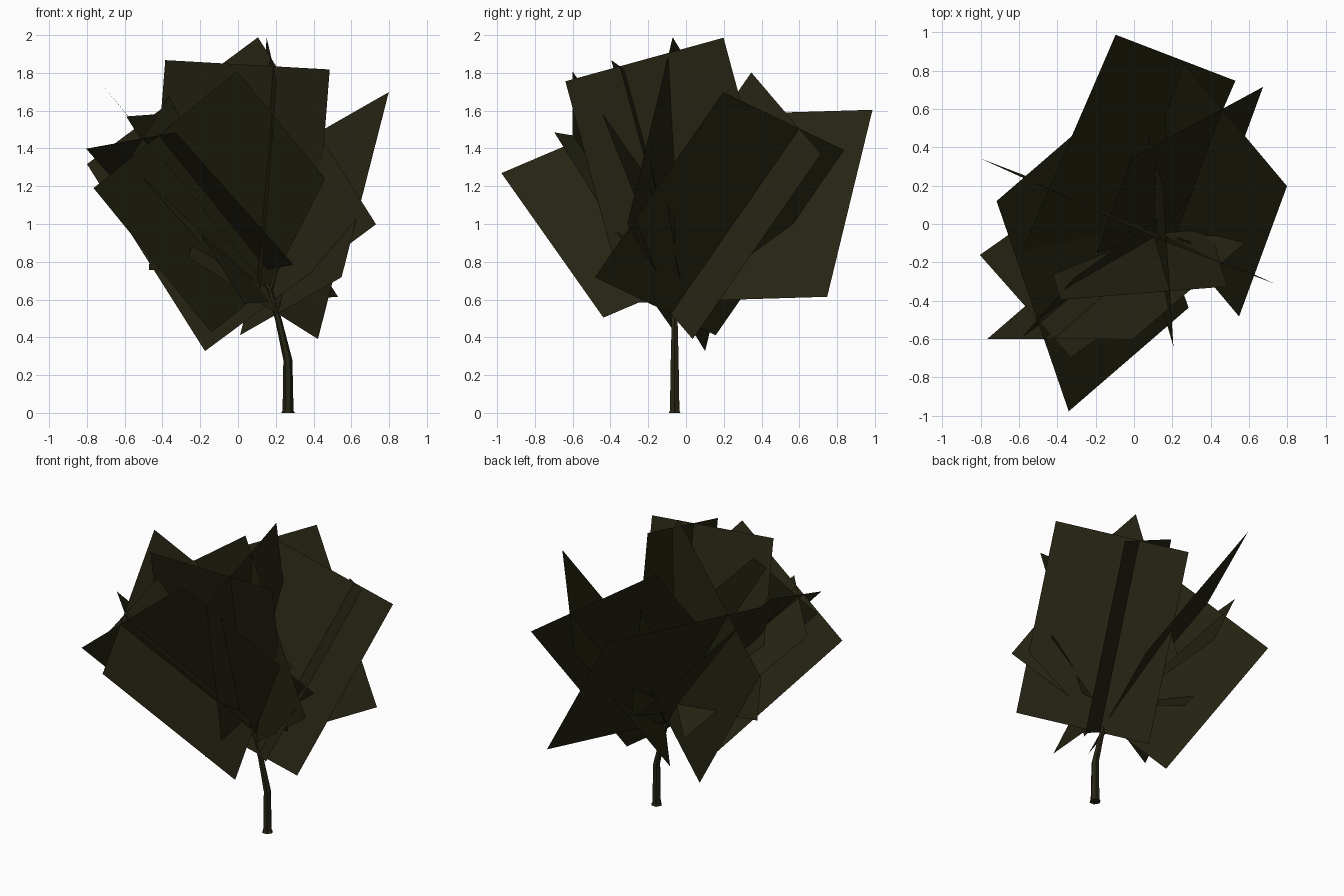
import bpy, bmesh, math
from mathutils import Vector

if "Cube" in bpy.data.objects:
    bpy.data.objects.remove(bpy.data.objects["Cube"])

# one dark olive colour for bark and foliage
olive = bpy.data.materials.new("dark_olive")
olive.diffuse_color = (0.020, 0.018, 0.0065, 1)
olive.use_nodes = True
olive.node_tree.nodes["Principled BSDF"].inputs["Base Color"].default_value = olive.diffuse_color


def add_object(name, bm):
    mesh = bpy.data.meshes.new(name)
    bm.to_mesh(mesh)
    bm.free()
    mesh.materials.append(olive)
    obj = bpy.data.objects.new(name, mesh)
    bpy.context.collection.objects.link(obj)
    return obj


def card(name, base, axis, width, lo, hi):
    """Flat rectangle running along axis, reaching lo..hi sideways from it."""
    bm = bmesh.new()
    corners = (base + width * lo, base + width * hi,
               base + axis + width * hi, base + axis + width * lo)
    bm.faces.new([bm.verts.new(c) for c in corners])
    add_object(name, bm)


def tube(name, path, sides=6):
    """Low-poly limb through (x, y, z, radius) points with flat rings."""
    bm = bmesh.new()
    rings = []
    for x, y, z, r in path:
        rings.append([bm.verts.new((x + r * math.cos(2 * math.pi * i / sides),
                                    y + r * math.sin(2 * math.pi * i / sides), z))
                      for i in range(sides)])
    for a, b in zip(rings, rings[1:]):
        for i in range(sides):
            j = (i + 1) % sides
            bm.faces.new((a[i], a[j], b[j], b[i]))
    bm.faces.new(rings[0][::-1])
    bm.faces.new(rings[-1])
    add_object(name, bm)


# bent trunk with a small flare at the foot
tube("trunk", [(0.265, -0.06, 0, 0.036), (0.265, -0.06, 0.012, 0.029),
               (0.264, -0.06, 0.28, 0.024), (0.215, -0.06, 0.49, 0.018),
               (0.165, -0.06, 0.66, 0.016), (0.10, -0.05, 0.76, 0.012)])

# crossed foliage cards: base, axis, width direction, reach of each card
clusters = {
    "back_right_foliage": ((0.21, -0.08, 0.525), (0.25, 0.68, 0.98),
                           (-0.54, 0.64, -0.31), (-0.56, 0.33), (-0.277, 0.613)),
    "front_left_foliage": ((0.155, -0.06, 0.665), (-0.625, -0.54, 0.765),
                           (-0.375, 1.09, 0.465), (-0.43, 0.82), (-0.60, 0.38)),
    "back_left_foliage": ((0.18, -0.06, 0.59), (-0.625, 0.24, 0.99),
                          (-0.35, -0.81, -0.025), (-0.88, 0.37), (-0.47, 0.73)),
    "top_foliage": ((0.10, -0.05, 0.725), (0.087, -0.30, 1.11),
                    (0.875, 0.07, -0.05), (-0.575, 0.30), (-0.30, 0.57)),
    "low_front_foliage": ((0.12, -0.06, 0.753), (-0.625, -0.44, 0.70),
                          (0.475, -0.535, 0.085), (-0.455, 0.265), (-0.17, 0.42)),
}
for name, (base, axis, width, reach_a, reach_b) in clusters.items():
    base, axis, width = Vector(base), Vector(axis), Vector(width)
    direction = axis.normalized()
    width = (width - direction * width.dot(direction)).normalized()
    card(name + "_wide", base, axis, width, *reach_a)
    card(name + "_cross", base, axis, direction.cross(width), *reach_b)

# short twigs inside the crown
twigs = [((0.17, -0.06, 0.64), (0.30, -0.10, 1.07)),
         ((0.19, -0.06, 0.58), (0.06, 0.30, 0.98)),
         ((0.10, -0.05, 0.74), (-0.24, -0.14, 1.02))]
for i, (a, b) in enumerate(twigs):
    tube(f"twig_{i + 1}", [(*a, 0.012), (*b, 0.008)], 5)
